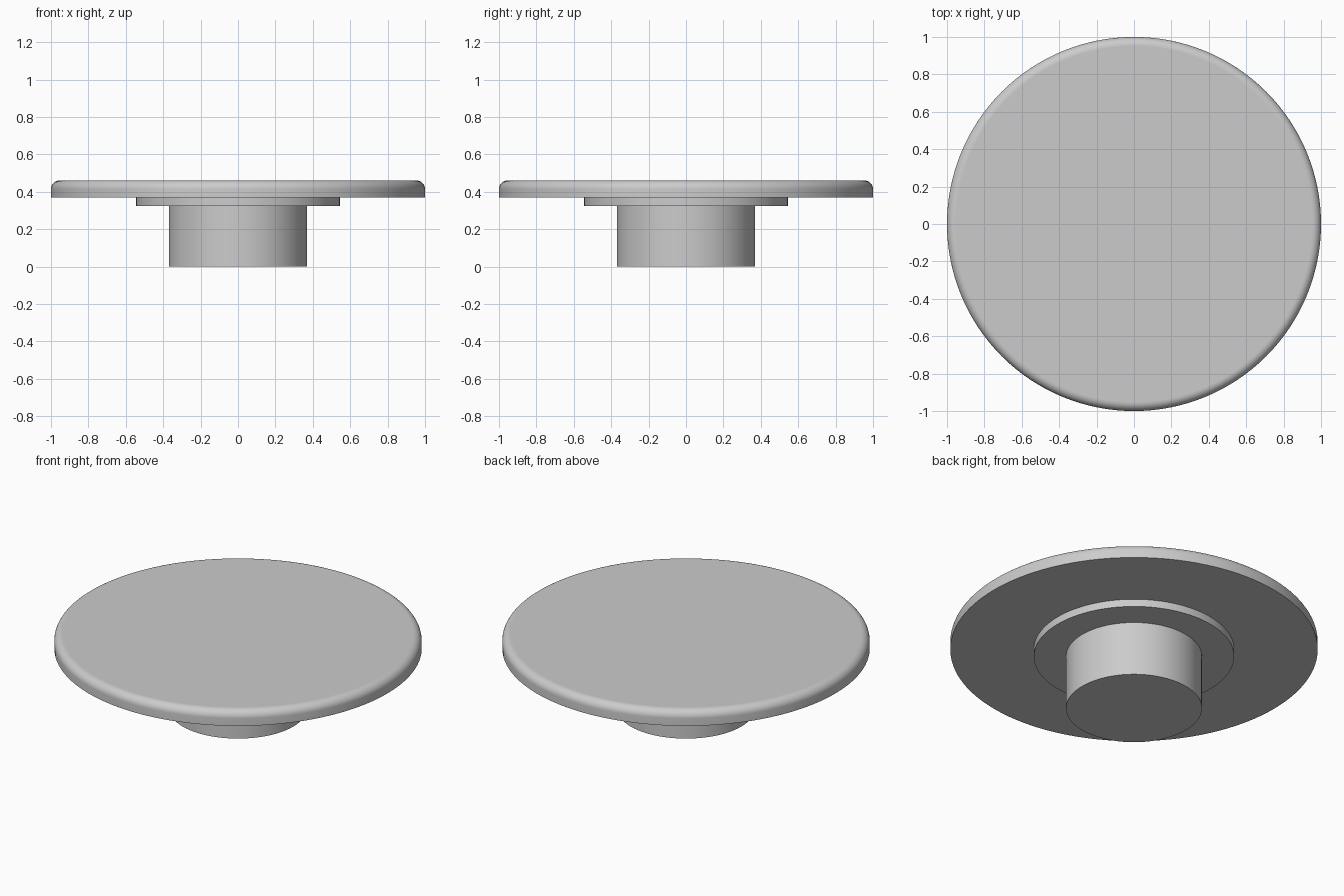
import bpy, bmesh, math
from mathutils import Matrix

cube = bpy.data.objects.get("Cube")
if cube:
    bpy.data.objects.remove(cube, do_unlink=True)

# Single plain grey material
grey = bpy.data.materials.new("light_grey")
grey.use_nodes = True
colour = (0.6, 0.6, 0.6, 1)
grey.diffuse_color = colour
grey.node_tree.nodes["Principled BSDF"].inputs["Base Color"].default_value = colour


def disc(name, radius, bottom, top, fillet=0):
    """Upright cylinder with an optional rounded top rim."""
    bm = bmesh.new()
    bmesh.ops.create_cone(
        bm, cap_ends=True, segments=128, radius1=radius, radius2=radius,
        depth=top - bottom, matrix=Matrix.Translation((0, 0, (bottom + top) / 2)))
    if fillet:
        rim = [e for e in bm.edges if all(v.co.z > top - 1e-4 for v in e.verts)]
        bmesh.ops.bevel(bm, geom=rim, offset=fillet, segments=10,
                        profile=0.5, affect='EDGES')
    mesh = bpy.data.meshes.new(name)
    bm.to_mesh(mesh)
    bm.free()
    mesh.materials.append(grey)
    obj = bpy.data.objects.new(name, mesh)
    bpy.context.collection.objects.link(obj)

    bpy.ops.object.select_all(action='DESELECT')
    obj.select_set(True)
    bpy.context.view_layer.objects.active = obj
    bpy.ops.object.shade_smooth_by_angle(angle=math.radians(30))
    # Keep the flat end caps truly flat
    for face in mesh.polygons:
        if abs(face.normal.z) > 0.9999:
            face.use_smooth = False
    return obj


# Post, stepped collar, and wide rounded top plate
disc("post", 0.37, 0, 0.325)
disc("collar", 0.545, 0.325, 0.37)
disc("top_plate", 1.0, 0.37, 0.46, fillet=0.046)
